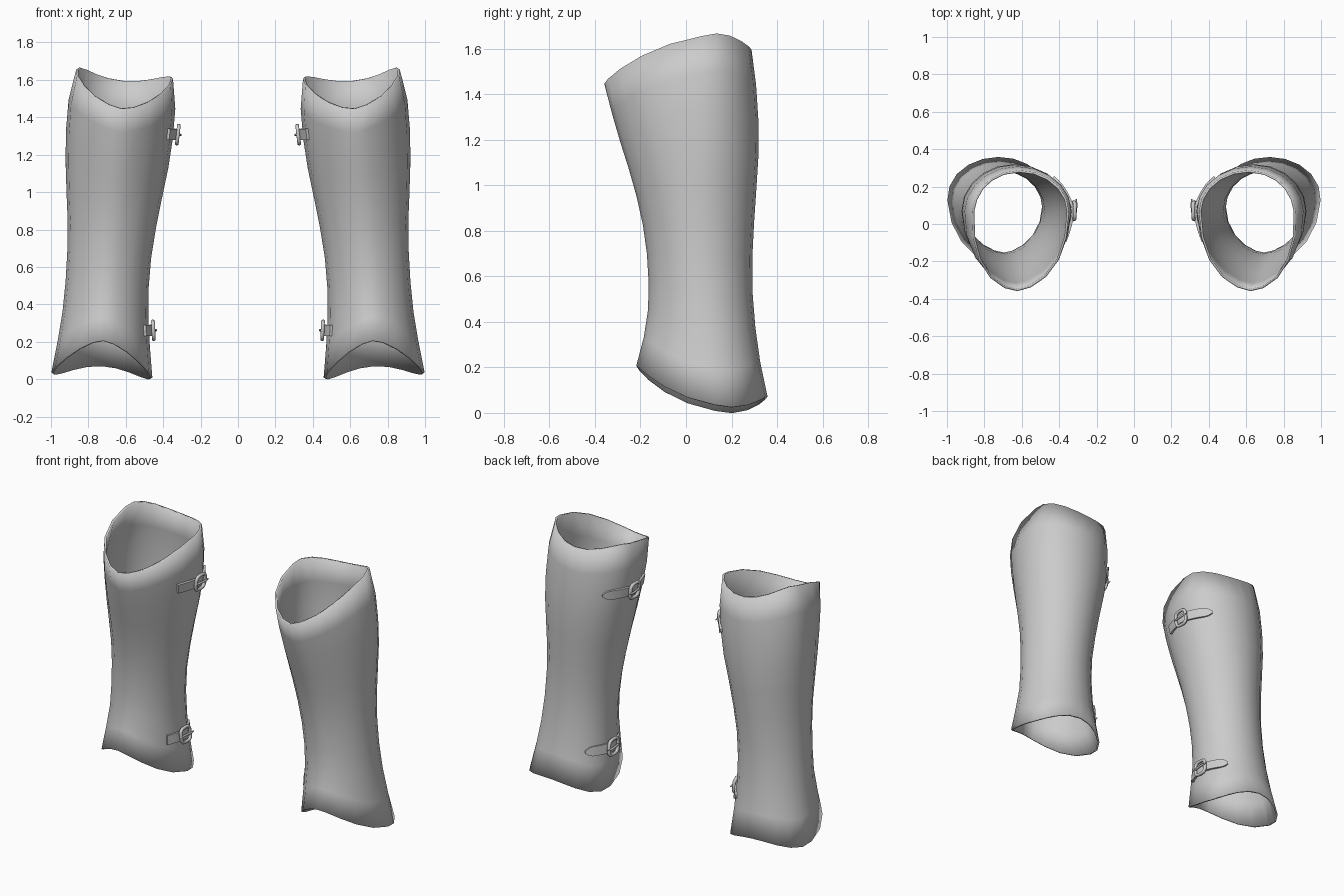
import bpy, bmesh, math
from mathutils import Vector

if "Cube" in bpy.data.objects:
    bpy.data.objects.remove(bpy.data.objects["Cube"])

grey = bpy.data.materials.new("plain grey")
grey.diffuse_color = (0.6, 0.6, 0.6, 1)
grey.use_nodes = True
grey.node_tree.nodes["Principled BSDF"].inputs["Base Color"].default_value = grey.diffuse_color

# Shell sections: z, inner x, outer x, front y, back y, widest y
SECTIONS = [
    (0.00, 0.457, 1.005, -0.265, 0.375, 0.13),
    (0.20, 0.473, 0.965, -0.220, 0.330, 0.11),
    (0.40, 0.480, 0.933, -0.172, 0.302, 0.09),
    (0.60, 0.470, 0.917, -0.165, 0.290, 0.07),
    (0.80, 0.440, 0.910, -0.185, 0.297, 0.06),
    (1.00, 0.400, 0.917, -0.230, 0.310, 0.06),
    (1.20, 0.360, 0.922, -0.292, 0.320, 0.07),
    (1.45, 0.335, 0.912, -0.360, 0.307, 0.07),
    (1.60, 0.347, 0.882, -0.385, 0.287, 0.07),
    (1.70, 0.358, 0.850, -0.395, 0.275, 0.07),
]


def section(z):
    """Smoothly interpolated section values at height z."""
    n = len(SECTIONS)
    i = max(j for j in range(n - 1) if j == 0 or SECTIONS[j][0] <= z)
    p0, p1, p2, p3 = (SECTIONS[min(max(k, 0), n - 1)] for k in (i - 1, i, i + 1, i + 2))
    h = p2[0] - p1[0]
    t = min(max((z - p1[0]) / h, 0), 1)
    out = []
    for c in range(1, 6):
        m1 = (p2[c] - p0[c]) / (p2[0] - p0[0]) * h
        m2 = (p3[c] - p1[c]) / (p3[0] - p1[0]) * h
        out.append((2*t**3 - 3*t*t + 1) * p1[c] + (t**3 - 2*t*t + t) * m1
                   + (3*t*t - 2*t**3) * p2[c] + (t**3 - t*t) * m2)
    return out


def shell_point(a, z):
    """Point on the shell: angle 0 is the outer side, pi the inner side."""
    xi, xo, yf, yb, yc = section(z)
    c, s = math.cos(a), math.sin(a)
    pinch = 1.2 if s < 0 else 1.0      # narrower towards the shin
    x = (xi + xo) / 2 + (xo - xi) / 2 * math.copysign(abs(c) ** pinch, c)
    y = yc + s * ((yb - yc) if s > 0 else (yc - yf))
    return Vector((x, y, z))


def frame(a, z):
    """Point, tangent round the shell, up along it, and outward normal."""
    e = 0.02
    u = (shell_point(a + e, z) - shell_point(a - e, z)).normalized()
    w = (shell_point(a, z + e) - shell_point(a, z - e)).normalized()
    return shell_point(a, z), u, w, u.cross(w).normalized()


def top_rim(a):
    return 1.575 + 0.025*math.cos(a) + 0.075*math.sin(a) + 0.055*math.cos(2*a)


def bottom_rim(a):
    return 0.081 + 0.0135*math.cos(a) - 0.0675*math.sin(a) - 0.058*math.cos(2*a)


def finish(name, bm, thickness=0.0, angle=None):
    """Turn a bmesh into an object mirrored to the other leg."""
    bmesh.ops.recalc_face_normals(bm, faces=bm.faces)
    me = bpy.data.meshes.new(name)
    bm.to_mesh(me)
    bm.free()
    me.materials.append(grey)
    ob = bpy.data.objects.new(name, me)
    bpy.context.collection.objects.link(ob)
    bpy.context.view_layer.objects.active = ob
    ob.select_set(True)
    if angle is None:
        bpy.ops.object.shade_smooth()
    else:
        bpy.ops.object.shade_smooth_by_angle(angle=angle)
    ob.select_set(False)
    if thickness:
        mod = ob.modifiers.new("thickness", 'SOLIDIFY')
        mod.thickness = thickness
        mod.offset = -1
    ob.modifiers.new("other leg", 'MIRROR').use_mirror_merge = False
    return ob


def skin(bm, rings, closed_path=False, closed_ring=True, caps=False):
    """Bridge a list of equal point rings with quads."""
    vs = [[bm.verts.new(p) for p in r] for r in rings]
    n, m = len(vs), len(vs[0])
    for i in range(n if closed_path else n - 1):
        for j in range(m if closed_ring else m - 1):
            k, l = (i + 1) % n, (j + 1) % m
            bm.faces.new((vs[i][j], vs[i][l], vs[k][l], vs[k][j]))
    if caps:
        bm.faces.new(vs[0])
        bm.faces.new(vs[-1])


# Leg shell: an open tube with curved rims
SIDES, ROWS = 20, 10
bm = bmesh.new()
rings = []
for r in range(ROWS + 1):
    ring = []
    for s in range(SIDES):
        a = 2 * math.pi * s / SIDES
        lo, hi = bottom_rim(a), top_rim(a)
        ring.append(shell_point(a, lo + (hi - lo) * r / ROWS))
    rings.append(ring)
skin(bm, rings)
finish("leg_shell", bm, thickness=0.012)

# Straps and buckles on the inner side
for label, z in (("upper", 1.31), ("lower", 0.26)):
    # strap with a pointed tip at the back, bulging through the buckle
    bm = bmesh.new()
    rings = []
    start, tip, steps = math.pi + 0.42, math.pi - 0.80, 12
    for i in range(steps + 1):
        t = i / steps
        a = start + (tip - start) * t
        p, u, w, n = frame(a, z)
        half = 0.03 if i < steps - 1 else (0.024 if i < steps else 0.007)
        lift = 0.010 + 0.012 * math.exp(-((a - math.pi) / 0.25) ** 2)
        rings.append([p + w*half + n*lift, p - w*half + n*lift,
                      p - w*half + n*(lift - 0.014), p + w*half + n*(lift - 0.014)])
    skin(bm, rings, caps=True)
    finish(label + "_strap", bm, angle=math.radians(40))

    # rounded rectangular buckle frame
    p, u, w, n = frame(math.pi, z)
    centre = p + n * 0.024
    bm = bmesh.new()
    rings = []
    for i in range(20):
        b = 2 * math.pi * i / 20
        c, s = math.cos(b), math.sin(b)
        pu = math.copysign(abs(c) ** 0.6, c) * 0.046
        pw = math.copysign(abs(s) ** 0.6, s) * 0.048
        out = (u * c + w * s).normalized()
        mid = centre + u * pu + w * pw
        rings.append([mid + (out * math.cos(q) + n * math.sin(q)) * 0.011
                      for q in (math.pi / 3 * k for k in range(6))])
    skin(bm, rings, closed_path=True)
    finish(label + "_buckle", bm)

    # prong across the buckle
    bm = bmesh.new()
    rings = []
    for d, h, rad in ((-0.052, 0.004, 0.007), (-0.02, 0.008, 0.007),
                      (0.03, 0.014, 0.007), (0.064, 0.012, 0.004)):
        mid = centre - u * d + n * h
        rings.append([mid + (w * math.cos(q) + n * math.sin(q)) * rad
                      for q in (math.pi / 3 * k for k in range(6))])
    skin(bm, rings, caps=True)
    finish(label + "_prong", bm)
